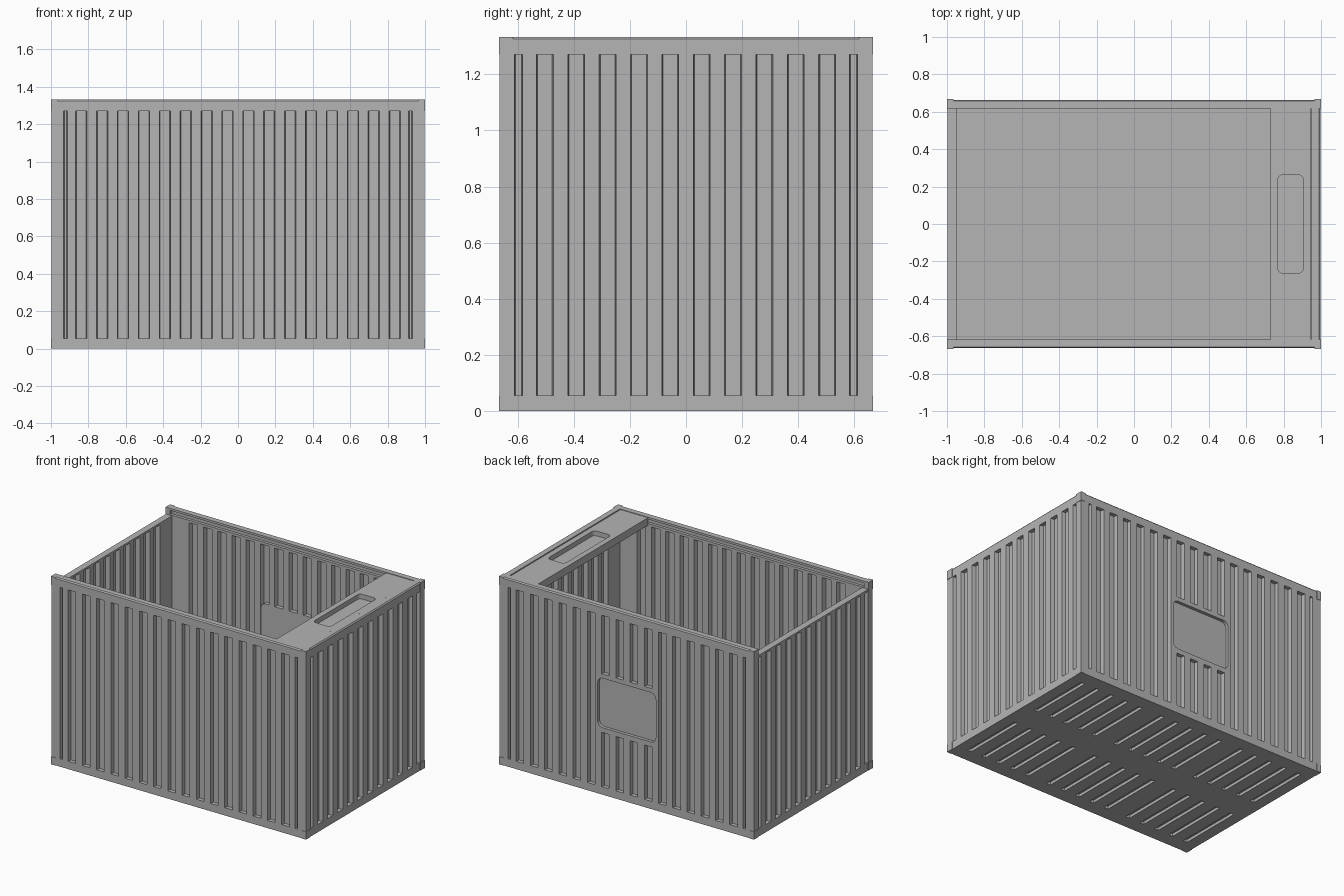
import bpy, bmesh, math
from mathutils import Vector

if "Cube" in bpy.data.objects:
    bpy.data.objects.remove(bpy.data.objects["Cube"], do_unlink=True)

grey = bpy.data.materials.new("matte_grey")
grey.use_nodes = True
GREY = (0.46, 0.46, 0.46, 1)
grey.diffuse_color = GREY
grey.node_tree.nodes["Principled BSDF"].inputs["Base Color"].default_value = GREY

HX, HY, TOP = 1.0, 0.667, 1.333      # half length, half width, height
LOW, HIGH = 0.055, 1.27              # bottom and top of the ribbed panels
RIM = 0.05                           # frame depth
SKIN = 0.003                         # panels sit just inside the frame

# Axis orders for extruding a 2D outline: (u, v, w) -> (x, y, z)
ALONG_X = lambda u, v, w: (w, u, v)
ALONG_Y = lambda u, v, w: (u, w, v)
ALONG_Z = lambda u, v, w: (u, v, w)


def prism(name, outlines, lo, hi, place=ALONG_Z):
    """Extrude one or more 2D outlines from lo to hi."""
    bm = bmesh.new()
    for pts in outlines:
        a = [bm.verts.new(place(u, v, lo)) for u, v in pts]
        b = [bm.verts.new(place(u, v, hi)) for u, v in pts]
        bm.faces.new(a)
        bm.faces.new(b)
        for i in range(len(pts)):
            j = (i + 1) % len(pts)
            bm.faces.new((a[i], a[j], b[j], b[i]))
    bmesh.ops.recalc_face_normals(bm, faces=bm.faces)
    mesh = bpy.data.meshes.new(name)
    bm.to_mesh(mesh)
    bm.free()
    mesh.materials.append(grey)
    obj = bpy.data.objects.new(name, mesh)
    bpy.context.collection.objects.link(obj)
    return obj


def rect(u0, u1, v0, v1, r=0.0, steps=5):
    """Rectangle outline, with rounded corners when r is given."""
    if r == 0:
        return [(u0, v0), (u1, v0), (u1, v1), (u0, v1)]
    pts = []
    centres = [(u1 - r, v1 - r), (u0 + r, v1 - r), (u0 + r, v0 + r), (u1 - r, v0 + r)]
    for q, (cu, cv) in enumerate(centres):
        for s in range(steps + 1):
            t = math.pi / 2 * (q + s / steps)
            pts.append((cu + r * math.cos(t), cv + r * math.sin(t)))
    return pts


def box(name, x, y, z):
    return prism(name, [rect(*x, *y)], *z)


def cut(obj, cutter):
    """Subtract the cutter and throw it away."""
    cutter.hide_render = True
    mod = obj.modifiers.new("cut", 'BOOLEAN')
    mod.operation, mod.solver, mod.object = 'DIFFERENCE', 'EXACT', cutter
    bpy.context.view_layer.objects.active = obj
    bpy.ops.object.modifier_apply(modifier=mod.name)
    bpy.data.objects.remove(cutter, do_unlink=True)


# Ribbed panels: pressed sheet with outer grooves and matching inner hollows
PITCH, GROOVE, SLOPE, DEPTH = 0.1117, 0.06, 0.008, 0.028


def trough(lo, hi, base, depth, slope):
    return [(lo, base), (lo + slope, base + depth), (hi - slope, base + depth), (hi, base)]


def ribbed_panel(name, half, count, end_groove, place):
    start = -PITCH * (count - 1) / 2
    grooves = [(start + i * PITCH - GROOVE / 2, start + i * PITCH + GROOVE / 2)
               for i in range(count)]
    e0, e1 = end_groove
    outer = [(-half, 0)]
    for lo, hi in [(-e1, -e0)] + grooves + [(e0, e1)]:
        outer += trough(lo, hi, 0, DEPTH, SLOPE / 2)
    outer.append((half, 0))
    inner = [(-half, RIM - SKIN)]
    for (a, b), (c, d) in zip(grooves, grooves[1:]):
        inner += trough(b - SLOPE, c + SLOPE, RIM - SKIN, -DEPTH, SLOPE)
    inner.append((half, RIM - SKIN))
    return prism(name, [outer + inner[::-1]], LOW, HIGH, place)


OX, OY = HX - SKIN, HY - SKIN
front = ribbed_panel("front_panel", OX, 16, (0.912, 0.932), lambda u, v, w: (u, v - OY, w))
back = ribbed_panel("back_panel", OX, 16, (0.912, 0.932), lambda u, v, w: (u, OY - v, w))
SIDE = HY - RIM
ribbed_panel("left_panel", SIDE, 10, (0.582, 0.612), lambda u, v, w: (OX - v, u, w))
ribbed_panel("right_panel", SIDE, 10, (0.582, 0.612), lambda u, v, w: (v - OX, u, w))

# Label plate on the back, with a rounded recess
plate_shape = rect(-0.25, 0.25, 0.44, 0.855, 0.03)
cut(back, prism("plate_cutter", [plate_shape], HY - 0.1, HY + 0.1, ALONG_Y))
plate = prism("label_plate", [plate_shape], HY - RIM, OY, ALONG_Y)
cut(plate, prism("recess_cutter", [rect(-0.228, 0.228, 0.475, 0.825, 0.04)],
                 HY - 0.025, HY + 0.1, ALONG_Y))

# Floor with six groups of slots pressed into the underside
floor = box("floor", (-OX, OX), (-OY, OY), (0, LOW))
slots = []
for group in (-0.66, 0, 0.66):
    for i in range(-2, 3):
        x = group + i * 0.12
        for y0, y1 in ((0.1, 0.565), (-0.565, -0.1)):
            slots.append(rect(x - 0.016, x + 0.016, y0, y1))
cut(floor, prism("slot_cutter", slots, -0.1, 0.02))

# Top rails along both long sides, chamfered outside and grooved inside
IN = HY - RIM
rail = [(OY, HIGH), (OY, 1.325), (OY - 0.007, TOP), (IN, TOP), (IN, 1.318), (IN + 0.02, 1.318),
        (IN + 0.02, 1.288), (IN, 1.288), (IN, HIGH)]
for name, s in (("front_rail", -1), ("back_rail", 1)):
    prism(name, [[(s * y, z) for y, z in rail]], -0.965, 0.965, ALONG_X)

# End rims: full height on the left, low on the right so a lid can slide out
end_rim = [(OX, HIGH), (OX, 1.325), (OX - 0.007, TOP), (0.95, TOP), (0.95, HIGH)]
prism("left_rim", [end_rim], -IN, IN, ALONG_Y)
box("right_rim", (-OX, -0.95), (-IN, IN), (HIGH, 1.284))

# Corner blocks, top and bottom
for sx in (-1, 1):
    for sy in (-1, 1):
        side = ("left" if sx > 0 else "right") + ("_front" if sy < 0 else "_back")
        x = sorted((sx * 0.965, sx * HX))
        y = sorted((sy * IN, sy * HY))
        box(side + "_top_corner", x, y, (HIGH, TOP))
        box(side + "_bottom_corner", x, y, (0, LOW))

# Fixed top panel with a rounded hand recess
lid = box("top_panel", (0.73, 0.945), (-IN, IN), (1.275, 1.329))
cut(lid, prism("grip_cutter", [rect(0.77, 0.905, -0.262, 0.262, 0.025)], 1.295, 1.4))
